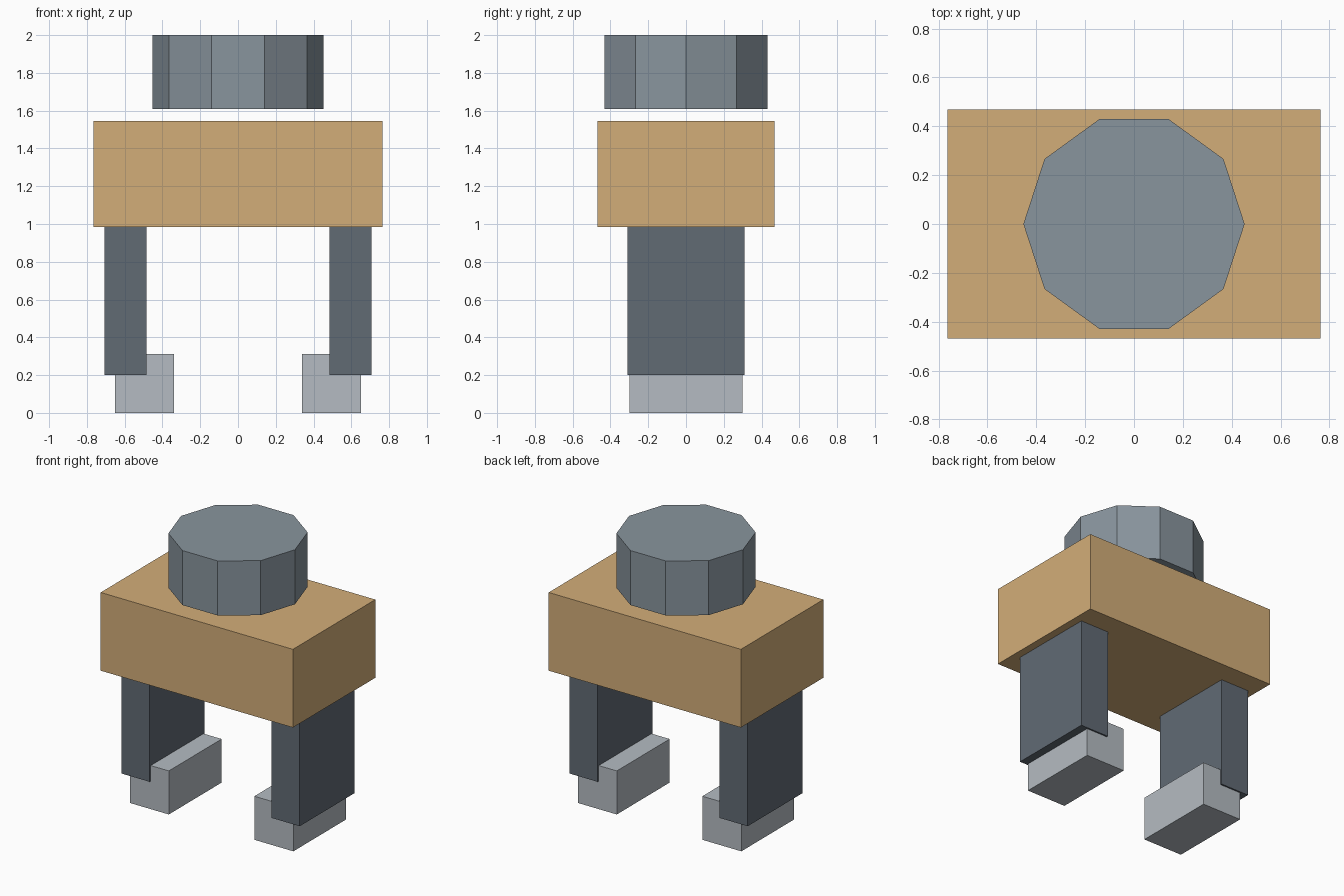
import bpy

if "Cube" in bpy.data.objects:
    bpy.data.objects.remove(bpy.data.objects["Cube"])


def paint(obj, name, color):
    mat = bpy.data.materials.get(name) or bpy.data.materials.new(name)
    mat.diffuse_color = (*color, 1.0)
    mat.use_nodes = True
    mat.node_tree.nodes["Principled BSDF"].inputs["Base Color"].default_value = mat.diffuse_color
    obj.data.materials.append(mat)


def box(name, x, y, z, mat, color):
    """Box from (min, max) ranges on each axis."""
    centre = [(a + b) / 2 for a, b in (x, y, z)]
    bpy.ops.mesh.primitive_cube_add(size=1, location=centre)
    obj = bpy.context.object
    obj.name = name
    obj.scale = [b - a for a, b in (x, y, z)]
    bpy.ops.object.transform_apply(location=False, rotation=False, scale=True)
    paint(obj, mat, color)
    return obj


TAN = ("tan", (0.65, 0.42, 0.19))
STEEL = ("steel", (0.25, 0.30, 0.34))
SLATE = ("slate", (0.12, 0.145, 0.175))
PALE = ("pale_grey", (0.46, 0.50, 0.54))

# Body block
box("body", (-0.764, 0.764), (-0.468, 0.468), (0.984, 1.546), *TAN)

# Ten-sided head floating just above the body
bpy.ops.mesh.primitive_cylinder_add(vertices=10, radius=0.453, depth=0.392,
                                    location=(0, 0, 1.804),
                                    rotation=(0, 0, 0.3141592654))
head = bpy.context.object
head.name = "head"
# Point a corner along +x
head.rotation_euler.z = 0.3141592654 * 5
paint(head, *STEEL)

# Legs and the feet that overlap their lower inner edges
for side, s in (("left", -1), ("right", 1)):
    box(side + "_leg", sorted((s * 0.484, s * 0.708)), (-0.311, 0.311),
        (0.20, 0.984), *SLATE)
    box(side + "_foot", sorted((s * 0.34, s * 0.65)), (-0.30, 0.30),
        (0.0, 0.313), *PALE)
